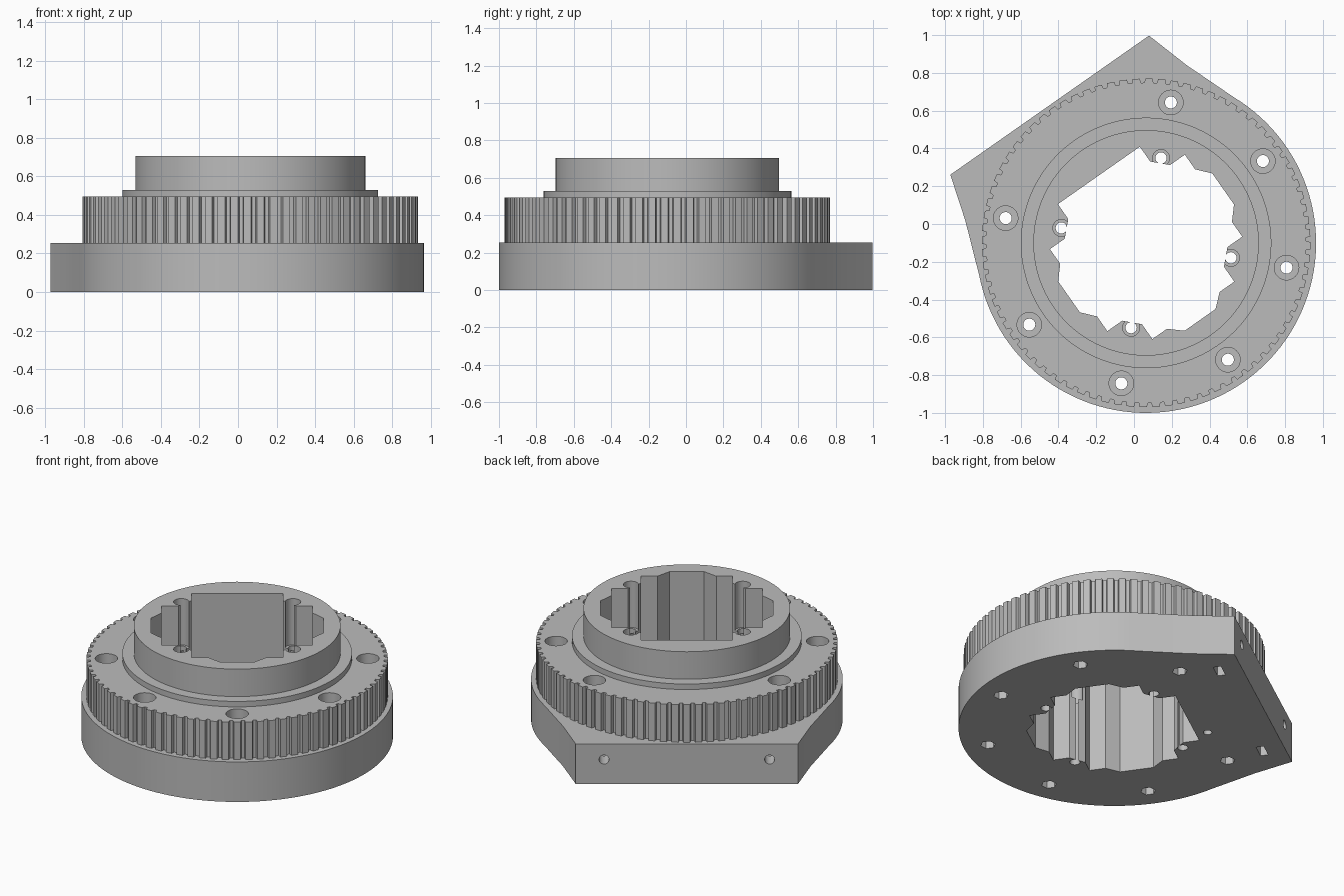
import bpy, bmesh
from math import cos, sin, pi, radians
from mathutils import Matrix, Vector

if "Cube" in bpy.data.objects:
    bpy.data.objects.remove(bpy.data.objects["Cube"], do_unlink=True)

grey = bpy.data.materials.new("plain grey")
grey.use_nodes = True
colour = (0.5, 0.5, 0.5, 1)
grey.diffuse_color = colour
grey.node_tree.nodes["Principled BSDF"].inputs["Base Color"].default_value = colour

# Local frame: +x points out of the flat mounting face
FRAME = Matrix.Translation((0.064, -0.1, 0)) @ Matrix.Rotation(radians(125), 4, 'Z')
TOP = 0.705


def polar(r, a):
    return (r * cos(a), r * sin(a))


def circle(r, n=128, at=(0, 0)):
    return [(at[0] + r * cos(2 * pi * i / n), at[1] + r * sin(2 * pi * i / n)) for i in range(n)]


def prism(name, outline, z0, z1, place=Matrix()):
    bm = bmesh.new()
    face = bm.faces.new([bm.verts.new((x, y, z0)) for x, y in outline])
    ext = bmesh.ops.extrude_face_region(bm, geom=[face])
    top = [g for g in ext["geom"] if isinstance(g, bmesh.types.BMVert)]
    bmesh.ops.translate(bm, verts=top, vec=(0, 0, z1 - z0))
    bmesh.ops.recalc_face_normals(bm, faces=bm.faces)
    mesh = bpy.data.meshes.new(name)
    bm.to_mesh(mesh)
    bm.free()
    mesh.materials.append(grey)
    obj = bpy.data.objects.new(name, mesh)
    obj.matrix_world = FRAME @ place
    bpy.context.scene.collection.objects.link(obj)
    return obj


# Base plate: round, drawn out to two corners at the flat face
half = [(0.89, 0.642), polar(0.964, radians(48)), polar(0.925, radians(55.6))]
arc = [polar(0.9, radians(66 + i * 228 / 80)) for i in range(81)]
base = prism("base_plate", half + arc + [(x, -y) for x, y in reversed(half)], 0, 0.255)

# Toothed pulley ring
teeth, outline = 80, []
for i in range(teeth):
    for f, r in ((-0.28, 0.87), (0.28, 0.87), (0.36, 0.848), (0.64, 0.848)):
        outline.append(polar(r, 2 * pi * (i + f) / teeth))
pulley = prism("toothed_pulley", outline, 0.255, 0.495)

# Stepped collar
step = prism("collar_step", circle(0.663), 0.495, 0.53)
collar = prism("top_collar", circle(0.597), 0.53, TOP)

# Keyed central opening: one plain side, three sides with a recess
opening = []
for k in range(4):
    side = [(0.436, 0.265), (0.34, 0.265)]
    if k:
        side = [(0.498, 0.1), (0.436, 0.17)] + side
    side = [(x, -y) for x, y in reversed(side)] + side
    turn = Matrix.Rotation(k * pi / 2, 2)
    opening += [tuple(turn @ Vector(p)) for p in side]
cutters = [prism("opening_cutter", opening, -0.1, TOP + 0.1)]

# Counterbored screw holes at the inner corners
for k in range(4):
    p = polar(0.456, pi / 4 + k * pi / 2)
    cutters.append(prism("inner_hole_cutter", circle(0.03, 20, p), -0.1, TOP + 0.1))
    cutters.append(prism("inner_bore_cutter", circle(0.045, 24, p), 0.41, TOP + 0.1))

# Outer bolt holes with round head bores above and nut pockets below
for k in range(1, 8):
    p = polar(0.755, k * pi / 4)
    cutters.append(prism("bolt_hole_cutter", circle(0.032, 24, p), -0.1, 0.6))
    cutters.append(prism("bolt_head_cutter", circle(0.065, 32, p), 0.345, 0.6))
    cutters.append(prism("nut_pocket_cutter", circle(0.044, 6, p), -0.1, 0.09))

# Holes in the flat face, each meeting a nut slot from below
sideways = Matrix.Rotation(pi / 2, 4, 'Y')
for y in (-0.478, 0.478):
    cutters.append(prism("face_hole_cutter", circle(0.029, 24), 0.64, 1.0,
                         Matrix.Translation((0, y, 0.155)) @ sideways))
    slot = [(0.732, y - 0.05), (0.778, y - 0.05), (0.778, y + 0.05), (0.732, y + 0.05)]
    cutters.append(prism("nut_slot_cutter", slot, -0.1, 0.205))
cutters.append(prism("pin_hole_cutter", circle(0.025, 20, (0.506, 0.19)), -0.1, 0.15))

# Cut every part
bpy.context.view_layer.update()
helper = bpy.data.collections.new("cutters")
bpy.context.scene.collection.children.link(helper)
for c in cutters:
    bpy.context.scene.collection.objects.unlink(c)
    helper.objects.link(c)
    c.hide_render = True
for part in (base, pulley, step, collar):
    mod = part.modifiers.new("openings", 'BOOLEAN')
    mod.operation = 'DIFFERENCE'
    mod.solver = 'EXACT'
    mod.operand_type = 'COLLECTION'
    mod.collection = helper
    bpy.ops.object.select_all(action='DESELECT')
    part.select_set(True)
    bpy.context.view_layer.objects.active = part
    bpy.ops.object.modifier_apply(modifier=mod.name)
    bpy.ops.object.shade_smooth_by_angle(angle=radians(20))
for c in cutters:
    bpy.data.objects.remove(c, do_unlink=True)
bpy.data.collections.remove(helper)
